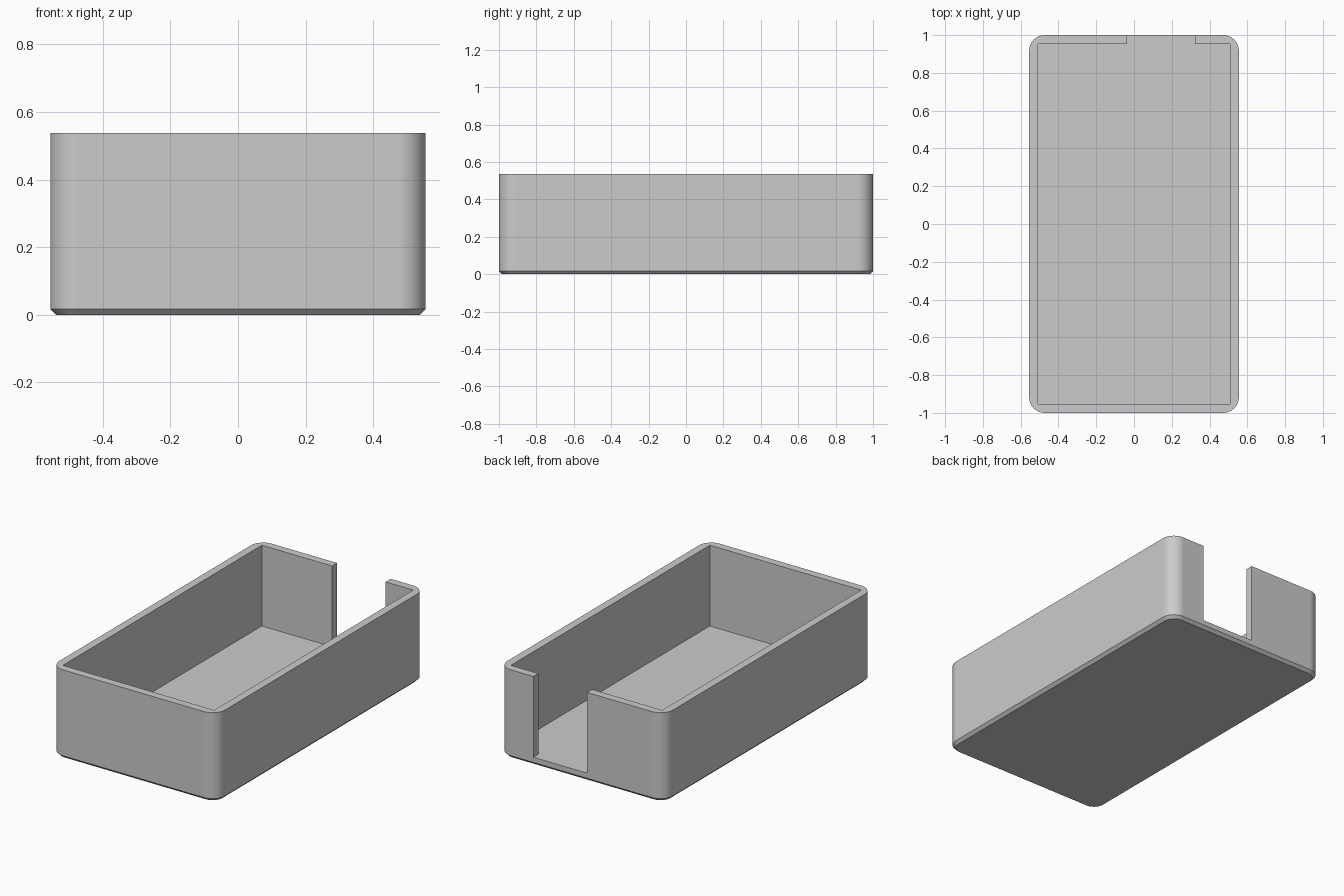
import bpy
import bmesh
from math import sin, cos, pi

cube = bpy.data.objects.get("Cube")
if cube:
    bpy.data.objects.remove(cube, do_unlink=True)

HALF_X, HALF_Y, HEIGHT = 0.555, 1.0, 0.537
WALL, FLOOR = 0.048, 0.048
RADIUS, CHAMFER = 0.083, 0.017
NOTCH_LEFT, NOTCH_RIGHT = 0.323, -0.037
SEGMENTS = 20


def rounded_outline(inset):
    """Counter-clockwise rounded rectangle, moved inward by inset."""
    points = []
    corners = ((1, 1), (-1, 1), (-1, -1), (1, -1))
    for quarter, (sx, sy) in enumerate(corners):
        for step in range(SEGMENTS + 1):
            a = (quarter + step / SEGMENTS) * pi / 2
            r = RADIUS - inset
            points.append((sx * (HALF_X - RADIUS) + r * cos(a),
                           sy * (HALF_Y - RADIUS) + r * sin(a)))
    return points


def loft(name, layers):
    """Closed solid through outlines of equal length; layers are (outline, z)."""
    bm = bmesh.new()
    rings = [[bm.verts.new((x, y, z)) for x, y in pts] for pts, z in layers]
    for low, high in zip(rings, rings[1:]):
        for i in range(len(low)):
            j = (i + 1) % len(low)
            bm.faces.new((low[i], low[j], high[j], high[i]))
    bm.faces.new(rings[0][::-1])
    bm.faces.new(rings[-1])
    bmesh.ops.recalc_face_normals(bm, faces=bm.faces[:])
    mesh = bpy.data.meshes.new(name)
    bm.to_mesh(mesh)
    bm.free()
    obj = bpy.data.objects.new(name, mesh)
    bpy.context.collection.objects.link(obj)
    return obj


grey = bpy.data.materials.new("light_grey_plastic")
grey.use_nodes = True
colour = (0.6, 0.6, 0.6, 1)
grey.diffuse_color = colour
grey.node_tree.nodes["Principled BSDF"].inputs["Base Color"].default_value = colour

# Outer body with rounded corners and a chamfered bottom edge
tray = loft("open_tray", [(rounded_outline(CHAMFER), 0),
                          (rounded_outline(0), CHAMFER),
                          (rounded_outline(0), HEIGHT)])
tray.data.materials.append(grey)

# Square-cornered cavity, with a full-height slot through the back wall
ix, iy, out = HALF_X - WALL, HALF_Y - WALL, HALF_Y + 0.1
profile = [(-ix, -iy), (ix, -iy), (ix, iy), (NOTCH_LEFT, iy), (NOTCH_LEFT, out),
           (NOTCH_RIGHT, out), (NOTCH_RIGHT, iy), (-ix, iy)]
cutter = loft("cavity_cutter", [(profile, FLOOR), (profile, HEIGHT + 0.1)])
cutter.data.materials.append(grey)
cutter.hide_render = True

cut = tray.modifiers.new("cavity", 'BOOLEAN')
cut.operation = 'DIFFERENCE'
cut.solver = 'EXACT'
cut.object = cutter

# Apply the cut, then smooth only the rounded corners
bpy.ops.object.select_all(action='DESELECT')
tray.select_set(True)
bpy.context.view_layer.objects.active = tray
bpy.ops.object.modifier_apply(modifier=cut.name)
bpy.data.objects.remove(cutter, do_unlink=True)
bpy.ops.object.shade_smooth_by_angle(angle=pi / 6)
weighted = tray.modifiers.new("flat_walls", 'WEIGHTED_NORMAL')
weighted.keep_sharp = True
